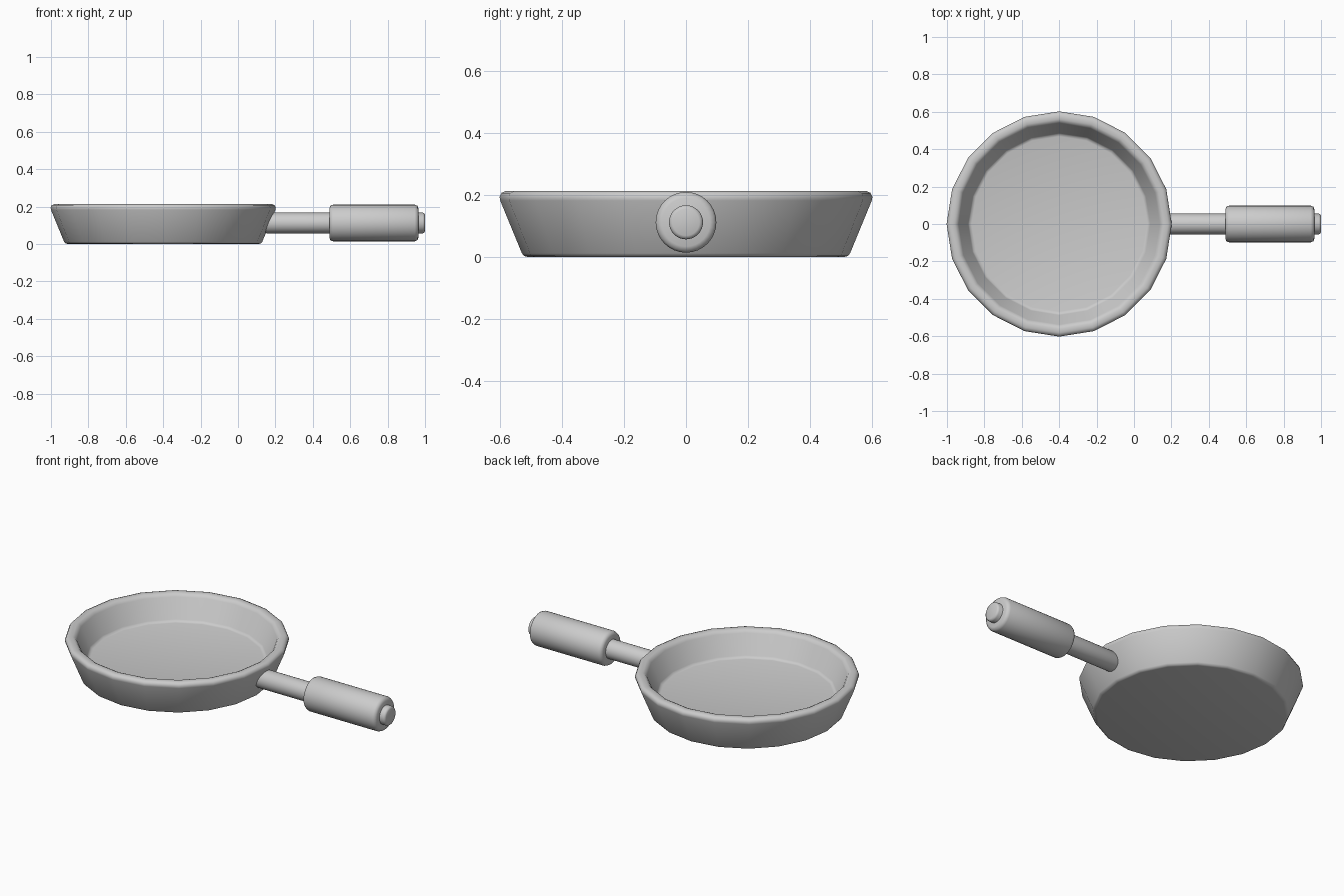
import bpy
import bmesh
from math import radians
from mathutils import Matrix, Vector

default = bpy.data.objects.get("Cube")
if default:
    bpy.data.objects.remove(default, do_unlink=True)

GREY = (0.6, 0.6, 0.6, 1)
metal = bpy.data.materials.new("grey_metal")
metal.use_nodes = True
metal.diffuse_color = GREY
metal.node_tree.nodes["Principled BSDF"].inputs["Base Color"].default_value = GREY


def lathe(name, profile, sides, matrix):
    """Spin a (radius, height) profile around z and cap both ends."""
    bm = bmesh.new()
    rings = []
    for r, h in profile:
        ring = bmesh.ops.create_circle(bm, segments=sides, radius=r)["verts"]
        bmesh.ops.translate(bm, verts=ring, vec=Vector((0, 0, h)))
        rings.append(ring)
    for low, high in zip(rings, rings[1:]):
        for i in range(sides):
            j = (i + 1) % sides
            bm.faces.new((low[i], low[j], high[j], high[i]))
    for ring in (rings[0], rings[-1]):
        bm.faces.new(ring)
    bmesh.ops.recalc_face_normals(bm, faces=bm.faces)
    bm.transform(matrix)
    mesh = bpy.data.meshes.new(name)
    bm.to_mesh(mesh)
    bm.free()
    mesh.materials.append(metal)
    obj = bpy.data.objects.new(name, mesh)
    bpy.context.collection.objects.link(obj)
    bpy.ops.object.select_all(action="DESELECT")
    obj.select_set(True)
    bpy.context.view_layer.objects.active = obj
    bpy.ops.object.shade_smooth_by_angle(angle=radians(50))
    return obj


def handle_part(name, radius, start, end, bevel):
    """Round bar along x with softened ends."""
    profile = [(radius - bevel, start), (radius - bevel * 0.3, start + bevel * 0.3),
               (radius, start + bevel), (radius, end - bevel),
               (radius - bevel * 0.3, end - bevel * 0.3), (radius - bevel, end)]
    matrix = Matrix.Translation((0, 0, 0.112)) @ Matrix.Rotation(radians(90), 4, "Y")
    return lathe(name, profile, 32, matrix)


# Faceted dish: base, flared wall, rounded rim, inner wall, floor
dish = [(0.51, 0), (0.523, 0.003), (0.53, 0.012), (0.6, 0.182), (0.602, 0.194),
        (0.596, 0.207), (0.582, 0.213), (0.56, 0.213), (0.547, 0.207),
        (0.538, 0.195), (0.487, 0.085), (0.48, 0.076), (0.468, 0.073)]
lathe("pan_dish", dish, 20, Matrix.Translation((-0.4, 0, 0)))

# Handle: slim rod running through a thick grip to a small end knob
handle_part("handle_rod", 0.055, 0.14, 1.0, 0.012)
handle_part("handle_grip", 0.098, 0.488, 0.965, 0.02)
